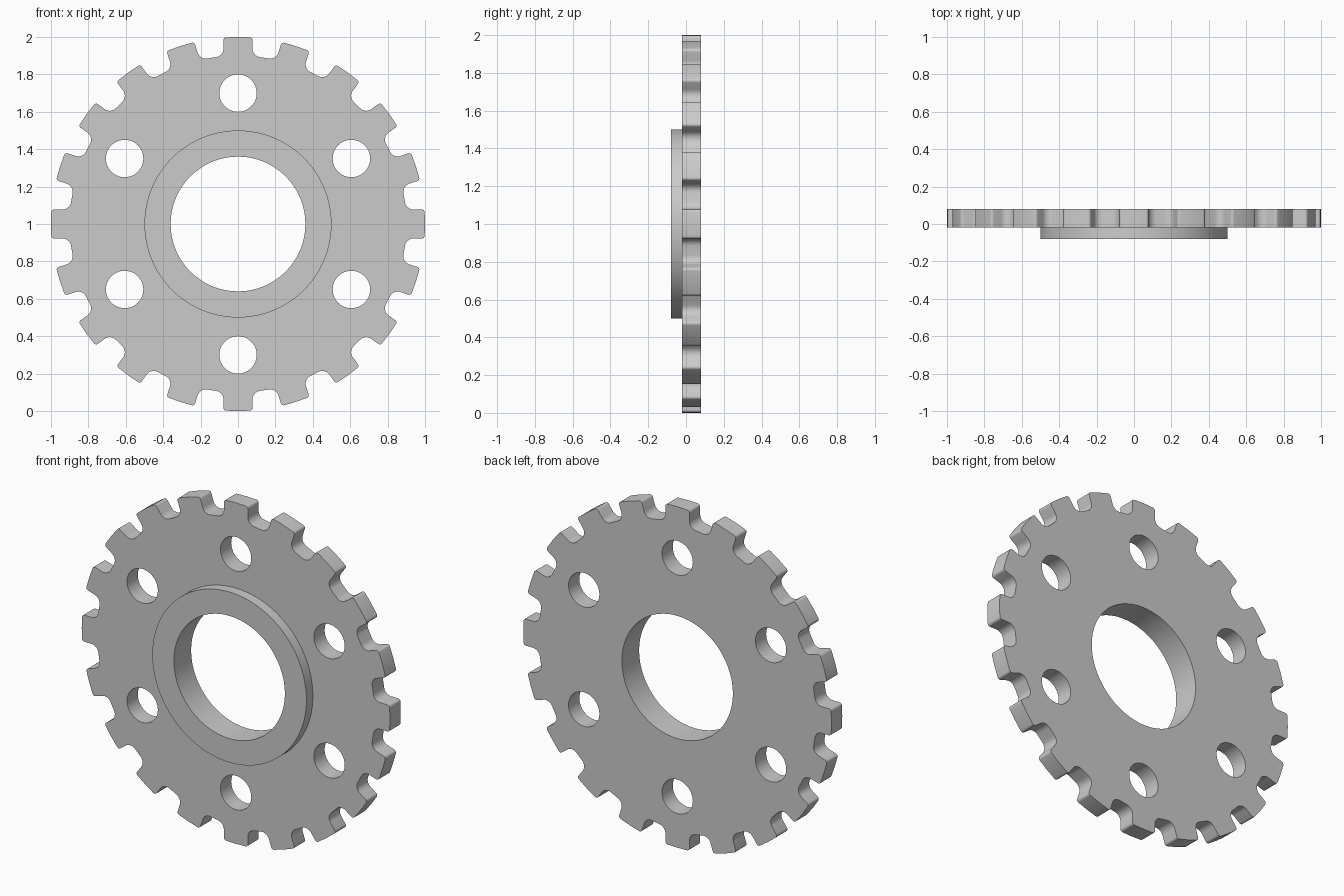
import bpy
import bmesh
from math import sin, cos, asin, pi, sqrt, radians

if "Cube" in bpy.data.objects:
    bpy.data.objects.remove(bpy.data.objects["Cube"])

TEETH, HOLES = 20, 6
TIP_R, ROOT_R, HALF_TOOTH = 1.0, 0.9, 0.078
TIP_FILLET, ROOT_FILLET = 0.015, 0.045
HUB_R, BORE_R, HOLE_R, HOLE_RING = 0.5, 0.36, 0.1, 0.7
HUB_FRONT, PLATE_FRONT, PLATE_BACK = -0.08, -0.02, 0.08


def turn(p, a):
    return p[0] * cos(a) + p[1] * sin(a), p[1] * cos(a) - p[0] * sin(a)


def arc(cx, cz, r, start, end, steps):
    angles = [start + (end - start) * i / steps for i in range(steps + 1)]
    return [(cx + r * cos(a), cz + r * sin(a)) for a in angles]


def circle(r, count, centre=(0, 0)):
    return arc(*centre, r, 0, 2 * pi, count)[:-1]


def gear_outline():
    # Half a tooth: rounded tip corner, straight flank, rounded root
    u = HALF_TOOTH - TIP_FILLET
    tip = arc(u, sqrt((TIP_R - TIP_FILLET) ** 2 - u * u), TIP_FILLET, pi / 2, 0, 4)
    u, r = HALF_TOOTH + ROOT_FILLET, ROOT_R + ROOT_FILLET
    root = arc(u, sqrt(r * r - u * u), ROOT_FILLET, pi, 1.5 * pi - asin(u / r), 8)
    half = tip + root
    tooth = [(-x, z) for x, z in reversed(half)] + [(0, TIP_R)] + half
    return [turn(p, 2 * pi * i / TEETH) for i in range(TEETH) for p in tooth]


bm = bmesh.new()


def loop(points, y):
    verts = [bm.verts.new((x, y, z + TIP_R)) for x, z in points]
    for a, b in zip(verts, verts[1:] + verts[:1]):
        bm.edges.new((a, b))
    return verts


def wall(a, b):
    n = len(a)
    for i in range(n):
        j = (i + 1) % n
        bm.faces.new((a[i], a[j], b[j], b[i]))


def cap(loops, y_dir):
    edges = [bm.edges.get((v, w)) for lp in loops for v, w in zip(lp, lp[1:] + lp[:1])]
    bmesh.ops.triangle_fill(bm, use_beauty=True, edges=edges, normal=(0, y_dir, 0))


# Toothed rim and the round bolt holes pass through the plate
outlines = [gear_outline()]
for i in range(HOLES):
    outlines.append(circle(HOLE_R, 48, turn((0, HOLE_RING), 2 * pi * i / HOLES)))
front = [loop(o, PLATE_FRONT) for o in outlines]
back = [loop(o, PLATE_BACK) for o in outlines]

# Raised hub on the front and bore through everything
hub_base = loop(circle(HUB_R, 96), PLATE_FRONT)
hub_rim = loop(circle(HUB_R, 96), HUB_FRONT)
bore_front = loop(circle(BORE_R, 96), HUB_FRONT)
bore_back = loop(circle(BORE_R, 96), PLATE_BACK)

# Flat faces, then the walls joining them
cap(front + [hub_base], -1)
cap([hub_rim, bore_front], -1)
cap(back + [bore_back], 1)
for a, b in zip(front + [hub_base, bore_front], back + [hub_rim, bore_back]):
    wall(a, b)
bmesh.ops.recalc_face_normals(bm, faces=bm.faces)

mesh = bpy.data.meshes.new("toothed_wheel")
bm.to_mesh(mesh)
bm.free()
wheel = bpy.data.objects.new("toothed_wheel", mesh)
bpy.context.collection.objects.link(wheel)
bpy.ops.object.select_all(action="DESELECT")
wheel.select_set(True)
bpy.context.view_layer.objects.active = wheel
bpy.ops.object.shade_smooth_by_angle(angle=radians(30))
